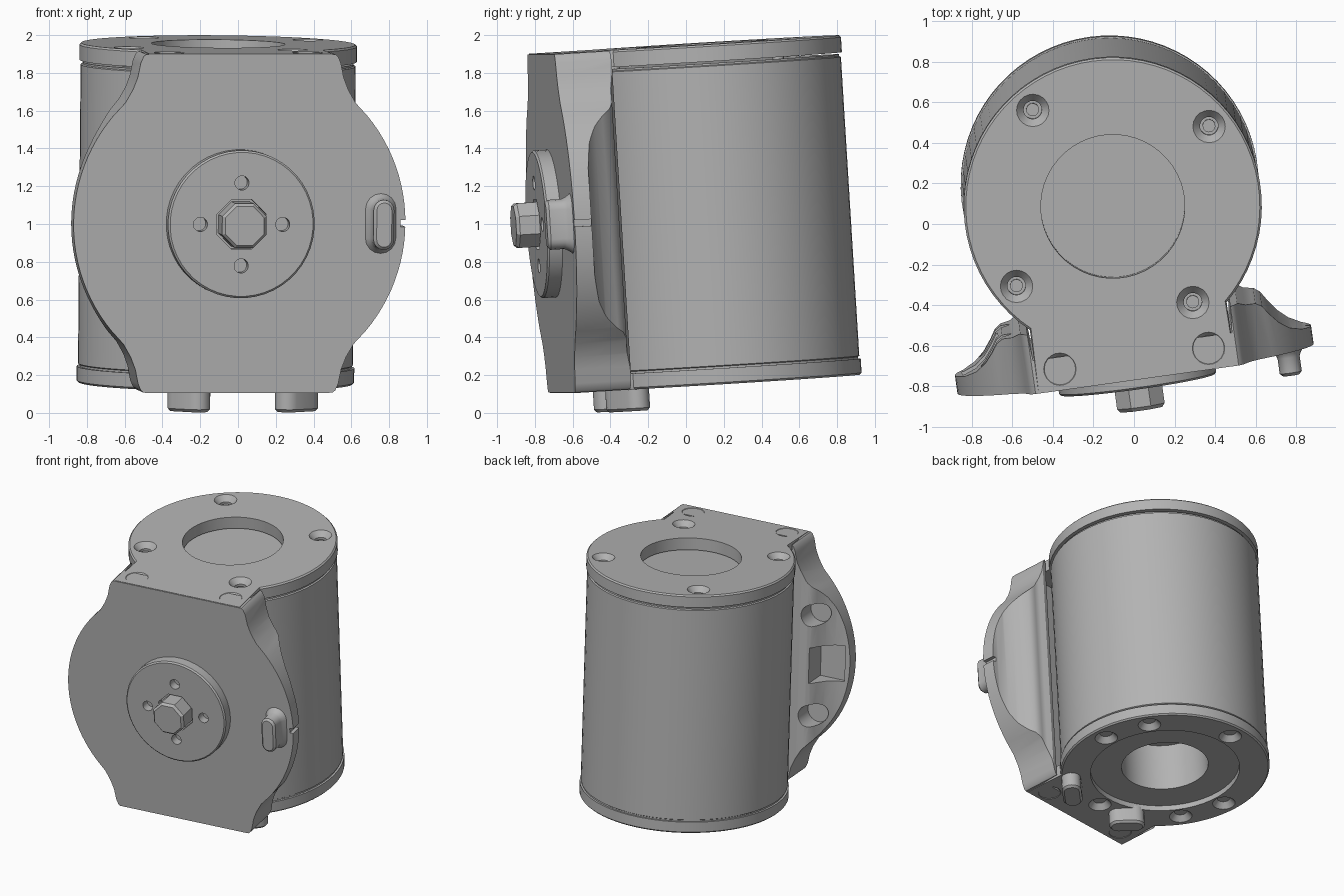
import bpy, bmesh, math
from mathutils import Matrix, Euler

if "Cube" in bpy.data.objects:
    bpy.data.objects.remove(bpy.data.objects["Cube"])

grey = bpy.data.materials.new("plain grey")
grey.use_nodes = True
grey.diffuse_color = (0.45, 0.45, 0.45, 1)
grey.node_tree.nodes["Principled BSDF"].inputs["Base Color"].default_value = (0.45, 0.45, 0.45, 1)

parts = []
R, FRONT, TALL, MID = 0.735, -0.865, 1.8, 0.9
FORWARD = Matrix.Rotation(math.pi / 2, 4, 'X')      # local z points to the front
DOWN = Matrix.Rotation(math.pi, 4, 'X')


def finish(name, bm, keep):
    bmesh.ops.recalc_face_normals(bm, faces=bm.faces)
    mesh = bpy.data.meshes.new(name)
    bm.to_mesh(mesh)
    bm.free()
    mesh.materials.append(grey)
    ob = bpy.data.objects.new(name, mesh)
    bpy.context.collection.objects.link(ob)
    if keep:
        parts.append(ob)
    return ob


def loft(name, loops, matrix=Matrix(), keep=True):
    """Solid through a stack of matching point loops."""
    bm = bmesh.new()
    rings = [[bm.verts.new(matrix @ Matrix.Translation(p).translation) for p in loop] for loop in loops]
    n = len(rings[0])
    for low, high in zip(rings, rings[1:]):
        for i in range(n):
            j = (i + 1) % n
            bm.faces.new((low[i], low[j], high[j], high[i]))
    bm.faces.new(rings[0][::-1])
    bm.faces.new(rings[-1])
    return finish(name, bm, keep)


def turned(name, rings, matrix=Matrix(), sides=32, keep=True):
    """Round solid from (radius, height) pairs."""
    turn = [2 * math.pi * (i + 0.5) / sides for i in range(sides)]
    return loft(name, [[(r * math.cos(a), r * math.sin(a), z) for a in turn] for r, z in rings], matrix, keep)


def prism(name, outline, low, high, matrix=Matrix(), keep=True):
    return loft(name, [[(x, y, z) for x, y in outline] for z in (low, high)], matrix, keep)


def box(name, size, place, keep=True):
    x, y, z = (s / 2 for s in size)
    return prism(name, [(-x, -y), (x, -y), (x, y), (-x, y)], -z, z, Matrix.Translation(place), keep)


def stadium(length, width, steps=8):
    r, half = width / 2, (length - width) / 2
    pts = []
    for side in (1, -1):
        for i in range(steps + 1):
            a = math.pi * i / steps - math.pi / 2
            pts.append((side * (half + r * math.cos(a)), side * r * math.sin(a)))
    return pts


def boss(name, length, width, height, matrix, flare=0.0):
    """Oblong peg with an eased tip and an optional flared foot."""
    levels = [(0, flare), (0.03, flare * 0.3), (0.05, 0), (height - 0.015, 0), (height, -0.015)]
    loft(name, [[(x, y, z) for x, y in stadium(length + 2 * g, width + 2 * g)] for z, g in levels], matrix)


def boolean(ob, cutter, operation='DIFFERENCE'):
    mod = ob.modifiers.new("cut", 'BOOLEAN')
    mod.operation, mod.object, mod.solver = operation, cutter, 'EXACT'
    bpy.context.view_layer.objects.active = ob
    bpy.ops.object.modifier_apply(modifier=mod.name)
    bpy.data.objects.remove(cutter)


# Barrel
barrel = turned("barrel", [(0.72, 0.04), (0.72, 0.095), (0.728, 0.1), (0.728, 1.685), (0.718, 1.69), (0.718, 1.7)], sides=64)
boolean(barrel, turned("bore_cutter", [(0.305, -0.1), (0.305, 0.4)], sides=48, keep=False))

# End caps: a disc that runs into a square tongue at the front
half = 0.49
start = -math.acos(half / R)
sweep = math.pi - 2 * start
steps = 56


def cap_outline(inset):
    r = R - inset
    arc = [(r * math.cos(start + sweep * i / steps), r * math.sin(start + sweep * i / steps)) for i in range(steps + 1)]
    return arc + [(-half, FRONT + 0.005), (half, FRONT + 0.005)]


def cap(name, levels):
    return loft(name, [[(x, y, z) for x, y in cap_outline(g)] for z, g in levels])


top_cap = cap("top_cap", [(1.71, 0), (1.79, 0), (TALL, 0.01)])
bottom_cap = cap("bottom_cap", [(0, 0.01), (0.01, 0), (0.085, 0)])
boolean(top_cap, turned("opening_cutter", [(0.355, 1.6), (0.355, 1.9)], sides=48, keep=False))
boolean(bottom_cap, turned("recess_cutter", [(0.525, -0.1), (0.525, 0.06)], sides=48, keep=False))
boolean(bottom_cap, turned("bore_cutter", [(0.305, -0.1), (0.305, 0.2)], sides=48, keep=False))

# Countersunk screw holes
sink = [(0.045, -0.07), (0.045, -0.04), (0.08, 0), (0.08, 0.03)]
tongue = [(0.37, -0.76), (-0.37, -0.76)]
slanted = [(0.525, 0.325), (-0.525, -0.325)]
top_holes = tongue + slanted + [(-0.325, 0.525), (0.325, -0.525)]
bottom_holes = tongue + slanted + [(0.617, 0), (0, 0.617), (-0.617, 0), (0, -0.617)]
for x, y in top_holes:
    boolean(top_cap, turned("sink_cutter", sink, Matrix.Translation((x, y, TALL)), 20, False))
    turned("top_screw", [(0.032, 1.70), (0.032, 1.75)], Matrix.Translation((x, y, 0)), 12)
for x, y in bottom_holes:
    boolean(bottom_cap, turned("sink_cutter", sink, Matrix.Translation((x, y, 0)) @ DOWN, 20, False))

# Front bracket: a plan profile trimmed to the front outline
back = [(0.9, FRONT), (0.9, -0.775), (0.84, -0.768), (0.78, -0.745), (0.73, -0.705), (0.69, -0.655),
        (0.66, -0.61), (0.63, -0.59), (0.58, -0.585), (0.54, -0.565), (0.505, -0.57), (0.495, -0.7)]
plan = back + [(-x, y) for x, y in reversed(back)]
bracket = prism("front_bracket", plan, 0.003, TALL - 0.003)

edge = [(0.49, 0.91), (0.52, 0.885), (0.535, 0.85), (0.55, 0.775), (0.575, 0.71), (0.615, 0.64)]
rim = 0.887
arc0 = math.radians(40)
edge += [(rim * math.cos(arc0 * (1 - i / 12)), rim * math.sin(arc0 * (1 - i / 12))) for i in range(13)]
right_side = edge + [(x, -z) for x, z in reversed(edge[:-1])]
outline = right_side + [(-x, z) for x, z in reversed(right_side)]
face = Matrix.Translation((0, 0, MID)) @ FORWARD
boolean(bracket, prism("outline_cutter", outline, 0.3, 1.2, face, False), 'INTERSECT')

# Notch on one wing, screw pockets and a slot behind the other
boolean(bracket, box("notch_cutter", (0.06, 0.6, 0.035), (0.89, -0.8, MID), False))
boolean(bracket, box("slot_cutter", (0.2, 0.4, 0.27), (-0.75, -0.59, MID), False))
for lift in (-0.38, 0.38):
    place = Matrix.Translation((-0.67, 0, MID + lift)) @ FORWARD
    boolean(bracket, turned("pocket_cutter", [(0.085, 0.4), (0.085, 0.74)], place, 24, False))

# Front disc with four holes and a groove around the hub
disc = turned("front_disc", [(0.392, 0.85), (0.392, 0.935), (0.382, 0.945)], face, 48)
for k in range(4):
    a = k * math.pi / 2
    spot = face @ Matrix.Translation((0.22 * math.cos(a), 0.22 * math.sin(a), 0))
    boolean(disc, turned("hole_cutter", [(0.038, 0.88), (0.038, 1)], spot, 16, False))
boolean(disc, turned("groove_cutter", [(0.142, 0.9), (0.142, 1)], face, 8, False))
turned("hub", [(0.128, 0.86), (0.128, 1.05), (0.112, 1.068)], face, 8)

# Locating peg on the wing and two feet below
boss("wing_peg", 0.265, 0.11, 0.14,
     face @ Matrix.Translation((0.755, 0, 0.86)) @ Matrix.Rotation(math.pi / 2, 4, 'Z'), 0.03)
for name, x, turn, length in (("left_foot", 0.355, 38, 0.27), ("right_foot", -0.22, 135, 0.25)):
    spot = Matrix.Translation((x, -0.565, 0.02)) @ Matrix.Rotation(math.radians(turn), 4, 'Z') @ DOWN
    boss(name, length, 0.135, 0.135, spot)

# Smooth shading, then lean and turn the whole assembly
lean = Matrix.Translation((-0.12, 0.197, 0.158)) @ Euler((math.radians(3.55), 0, math.radians(8))).to_matrix().to_4x4()
bpy.ops.object.select_all(action='DESELECT')
for ob in parts:
    ob.matrix_world = lean
    ob.select_set(True)
bpy.context.view_layer.objects.active = barrel
bpy.ops.object.shade_smooth_by_angle(angle=math.radians(30))
